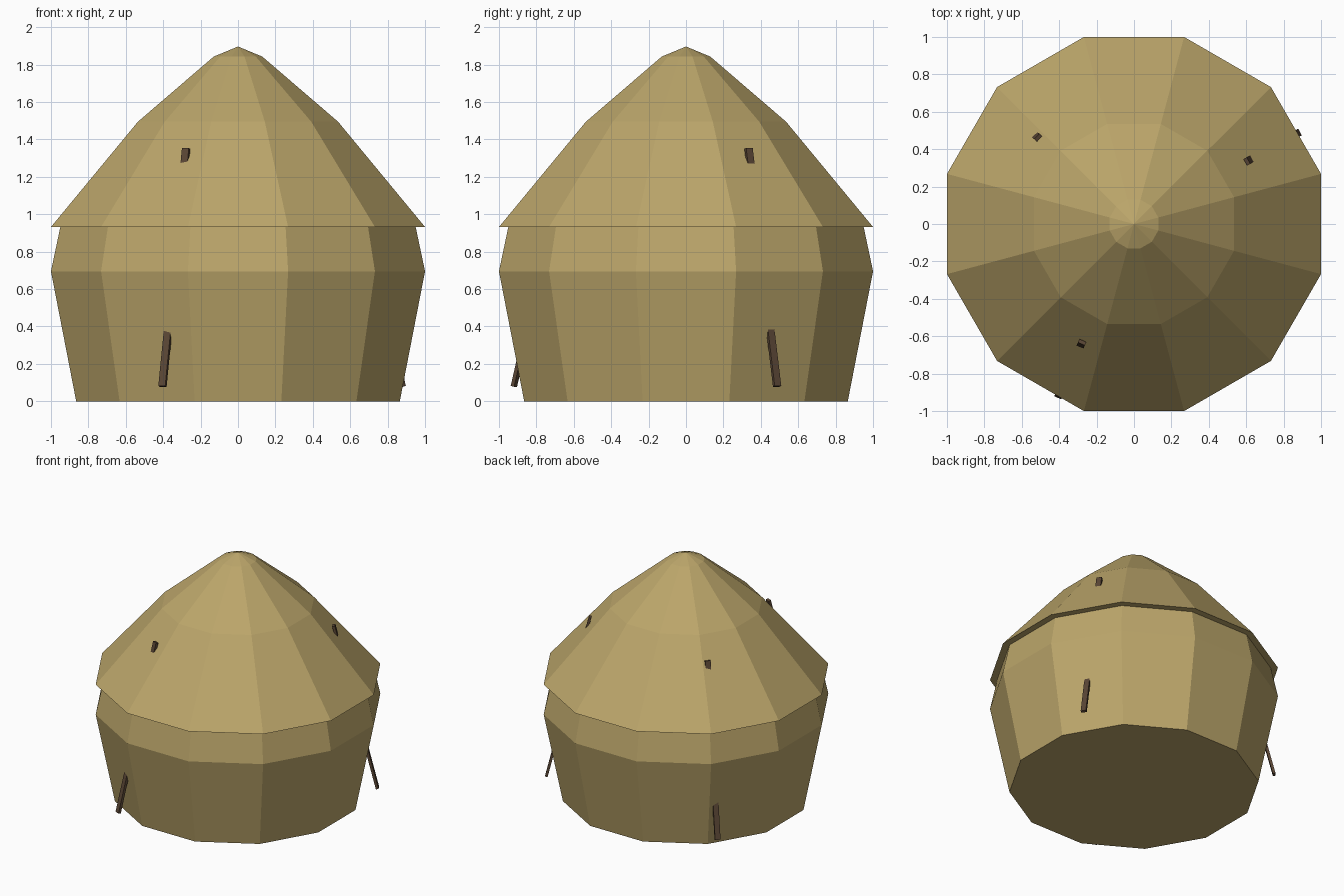
import bpy, bmesh, math
from mathutils import Vector

if "Cube" in bpy.data.objects:
    bpy.data.objects.remove(bpy.data.objects["Cube"])

SIDES = 12


def material(name, rgb):
    m = bpy.data.materials.new(name)
    m.diffuse_color = (*rgb, 1)
    m.use_nodes = True
    m.node_tree.nodes["Principled BSDF"].inputs["Base Color"].default_value = m.diffuse_color
    return m


straw = material("straw", (0.50, 0.38, 0.145))
wood = material("dark wood", (0.10, 0.06, 0.035))


def finish(name, bm, mat):
    bmesh.ops.recalc_face_normals(bm, faces=bm.faces)
    mesh = bpy.data.meshes.new(name)
    bm.to_mesh(mesh)
    bm.free()
    mesh.materials.append(mat)
    obj = bpy.data.objects.new(name, mesh)
    bpy.context.collection.objects.link(obj)
    return obj


def lathe(name, profile, mat, apex=None, top_cap=False):
    """Flat-sided turned shape; profile holds (distance to flat side, height)."""
    bm = bmesh.new()
    rings = []
    for apothem, z in profile:
        r = apothem / math.cos(math.pi / SIDES)
        angles = [math.tau * (i + 0.5) / SIDES for i in range(SIDES)]
        rings.append([bm.verts.new((r * math.cos(a), r * math.sin(a), z)) for a in angles])
    for low, high in zip(rings, rings[1:]):
        for i in range(SIDES):
            j = (i + 1) % SIDES
            bm.faces.new((low[i], low[j], high[j], high[i]))
    bm.faces.new(rings[0][::-1])
    if apex is not None:
        tip = bm.verts.new((0, 0, apex))
        for i in range(SIDES):
            bm.faces.new((rings[-1][i], rings[-1][(i + 1) % SIDES], tip))
    return finish(name, bm, mat)


def pole(name, degrees):
    """Flat plank leaning inward, poking out of the wall foot and the roof."""
    a = math.radians(degrees)
    radial = Vector((math.cos(a), math.sin(a), 0))
    tangent = Vector((-math.sin(a), math.cos(a), 0))
    foot = radial * 1.005 + Vector((0, 0, 0.08))
    head = radial * 0.69 + Vector((0, 0, 1.352))
    along = (head - foot).normalized()
    outward = tangent.cross(along)
    bm = bmesh.new()
    bmesh.ops.create_cube(bm, size=1)
    for v in bm.verts:
        centre = head if v.co.z > 0 else foot
        v.co = centre + tangent * (v.co.x * 0.04) + outward * (v.co.y * 0.02)
    return finish(name, bm, wood)


# Bulging wall and overhanging roof
lathe("wall", [(0.865, 0), (1.0, 0.695), (0.95, 0.932)], straw)
lathe("roof", [(1.0, 0.932), (0.535, 1.495), (0.13, 1.843)], straw, apex=1.897)

# Support poles
for n, angle in enumerate((29, 138, 246.3)):
    pole(f"support_pole_{n + 1}", angle)
